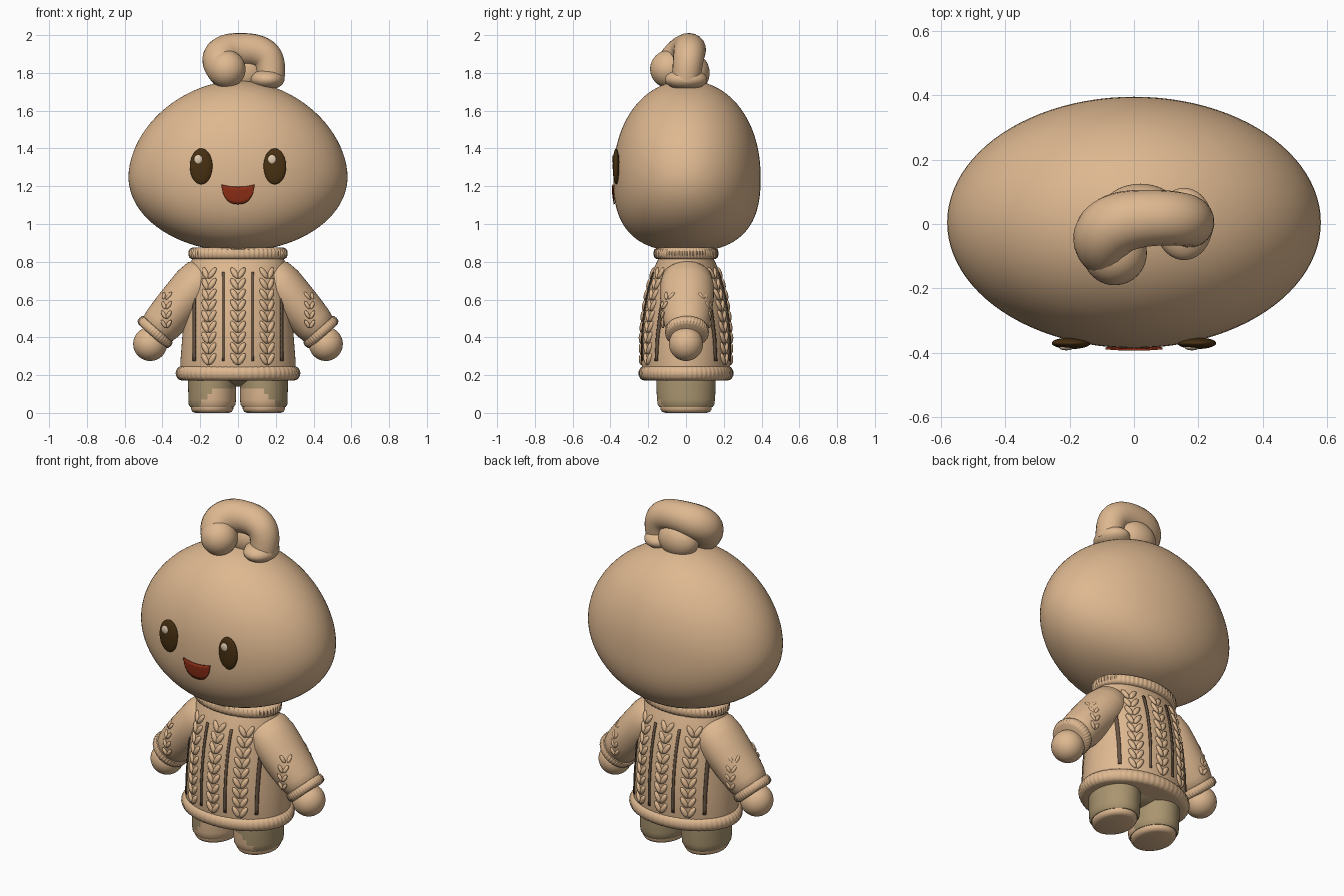
import bpy, bmesh, math
from mathutils import Matrix, Vector

cube = bpy.data.objects.get("Cube")
if cube:
    bpy.data.objects.remove(cube, do_unlink=True)


def material(name, r, g, b):
    m = bpy.data.materials.new(name)
    m.use_nodes = True
    m.diffuse_color = (r, g, b, 1)
    m.node_tree.nodes["Principled BSDF"].inputs["Base Color"].default_value = (r, g, b, 1)
    return m


TAN = material("warm tan", .73, .48, .28)
OLIVE = material("olive brown", .40, .30, .16)
BROWN = material("dark brown", .065, .03, .006)
RED = material("mouth red", .27, .028, .008)
CREAM = material("eye glint", .75, .60, .44)
GROOVE = material("knit groove", .14, .09, .055)


def finish(name, bm, *mats, angle=50):
    bmesh.ops.recalc_face_normals(bm, faces=bm.faces)
    me = bpy.data.meshes.new(name)
    bm.to_mesh(me)
    bm.free()
    for m in mats:
        me.materials.append(m)
    me.shade_smooth()
    me.set_sharp_from_angle(angle=math.radians(angle))
    ob = bpy.data.objects.new(name, me)
    bpy.context.collection.objects.link(ob)
    return ob


def lathe(name, rings, mat, n=64, ribs=0, depth=0.0, xf=None, angle=50, mats=()):
    """Elliptical rings (z, rx, ry) lofted and capped, optionally ribbed."""
    bm = bmesh.new()
    loops = []
    for z, rx, ry in rings:
        loop = []
        for i in range(n):
            a = math.tau * i / n
            k = 1 + depth * math.cos(ribs * a)
            loop.append(bm.verts.new((rx * k * math.cos(a), ry * k * math.sin(a), z)))
        loops.append(loop)
    for a, b in zip(loops, loops[1:]):
        for i in range(n):
            j = (i + 1) % n
            bm.faces.new((a[i], a[j], b[j], b[i]))
    bm.faces.new(loops[0])
    bm.faces.new(loops[-1])
    if xf:
        bm.transform(xf)
    return finish(name, bm, mat, *mats, angle=angle)


def ball(name, loc, size, mat):
    bm = bmesh.new()
    bmesh.ops.create_uvsphere(bm, u_segments=40, v_segments=24, radius=1,
                              matrix=Matrix.Translation(loc) @ Matrix.Diagonal((*size, 1)))
    return finish(name, bm, mat)


# Head: egg form, fuller in depth than in width
HEAD_Z, HEAD_Y = 1.25, .005


def head_radii(z):
    up = z > HEAD_Z
    d = min(abs(z - HEAD_Z) / (.51 if up else .395), 1)
    px, py = (1.85, 2.1) if up else (2.0, 2.6)
    return .58 * (1 - d ** px) ** (1 / px), .39 * (1 - d ** py) ** (1 / py)


def head_front(x, z):
    rx, ry = head_radii(z)
    return HEAD_Y - ry * math.sqrt(max(0, 1 - (x / rx) ** 2))


rings = []
for i in range(1, 48):
    c = -math.cos(math.pi * i / 48)
    z = HEAD_Z + c * (.51 if c > 0 else .395)
    rings.append((z, *head_radii(z)))
lathe("head", rings, TAN, 96, xf=Matrix.Translation((0, HEAD_Y, 0)))

# Curled topknot: tapered tube with rounded lumps
curve = bpy.data.curves.new("topknot_path", "CURVE")
curve.dimensions = "3D"
curve.bevel_depth, curve.bevel_resolution, curve.use_fill_caps = 1, 8, True
path = [(-.06, -.09, 1.80, .09), (-.11, -.06, 1.86, .095), (-.08, .0, 1.91, .10),
        (.02, .02, 1.925, .088), (.13, .02, 1.92, .085), (.18, .01, 1.86, .08), (.17, 0, 1.76, .075)]
sp = curve.splines.new("NURBS")
sp.points.add(len(path) - 1)
for p, (x, y, z, r) in zip(sp.points, path):
    p.co, p.radius = (x, y, z, 1), r
sp.order_u, sp.use_endpoint_u, sp.resolution_u = 4, True, 8
tmp = bpy.data.objects.new("topknot_path", curve)
bpy.context.collection.objects.link(tmp)
bpy.context.view_layer.update()
mesh = bpy.data.meshes.new_from_object(tmp.evaluated_get(bpy.context.evaluated_depsgraph_get()))
bpy.data.objects.remove(tmp, do_unlink=True)
bm = bmesh.new()
bm.from_mesh(mesh)
for f in bm.faces:
    f.material_index = 0
bpy.data.meshes.remove(mesh)
finish("topknot_curl", bm, TAN)
ball("topknot_tip", (-.06, -.09, 1.82), (.1, .1, .1), TAN)
ball("topknot_back", (.02, .04, 1.80), (.12, .085, .1), TAN)
ball("topknot_root", (.155, .0, 1.765), (.09, .112, .055), TAN)

# Eyes with glints
for side, s in (("left", 1), ("right", -1)):
    ball(side + "_eye", (s * .195, -.37, 1.305), (.06, .018, .095), BROWN)
    ball(side + "_eye_glint", (s * .195 - .015, -.384, 1.342), (.022, .008, .024), CREAM)

# Mouth: curved plate following the face
bm = bmesh.new()
cols = []
for i in range(21):
    u = -1 + i / 10
    top = 1.197 + .012 * u * u
    low = 1.205 - .10 * (1 - abs(u) ** 2.6) ** .6
    zs = [top + (min(low, top - .002) - top) * j / 5 for j in range(6)]
    cols.append([bm.verts.new((.088 * u, head_front(.088 * u, z) - .006, z)) for z in zs])
for a, b in zip(cols, cols[1:]):
    for j in range(5):
        bm.faces.new((a[j], a[j + 1], b[j + 1], b[j]))
mouth = finish("mouth", bm, RED)
mod = mouth.modifiers.new("thickness", "SOLIDIFY")
mod.thickness, mod.offset = .006, 0

# Sweater body
BODY = [(.19, .30, .225), (.27, .305, .237), (.40, .295, .238), (.52, .285, .228),
        (.62, .275, .212), (.70, .265, .192), (.77, .255, .168), (.83, .24, .14)]


def body_radii(z):
    for a, b in zip(BODY, BODY[1:]):
        if z <= b[0]:
            t = (z - a[0]) / (b[0] - a[0])
            return [a[k] + (b[k] - a[k]) * t for k in (1, 2)]
    return BODY[-1][1:]


def body_depth(x, z):
    rx, ry = body_radii(z)
    return ry * math.sqrt(max(.02, 1 - (x / rx) ** 2))


lathe("sweater_body", BODY, TAN, 96)
roll = [(.21 + .038 * math.sin(t), .295 + .033 * math.cos(t), .22 + .03 * math.cos(t))
        for t in [math.radians(-90 + 18 * i) for i in range(11)]]
lathe("sweater_hem", roll, TAN, 240, 60, .006)
lathe("sweater_collar", [(.815, .245, .155), (.825, .257, .168), (.845, .26, .17),
                         (.865, .257, .167), (.875, .24, .15)], TAN, 240, 60, .012)


# Knitted braids: stacked pairs of slanted leaf stitches
def braid(bm, x, z0, z1, count, depth, face, size):
    for i in range(count):
        z = z0 + (z1 - z0) * i / (count - 1)
        for s in (-1, 1):
            px = x + s * size * .5
            e = .01
            slope = (depth(px + e, z) - depth(px - e, z)) / (2 * e)
            rise = (depth(px, z + e) - depth(px, z - e)) / (2 * e)
            across = Vector((1, face * slope, 0)).normalized()
            up = Vector((0, face * rise, 1)).normalized()
            out = across.cross(up).normalized()
            up = out.cross(across)
            frame = Matrix((across, up, out)).transposed().to_4x4()
            xf = (Matrix.Translation((px, face * depth(px, z), z)) @ frame
                  @ Matrix.Rotation(-s * .55, 4, "Z")
                  @ Matrix.Diagonal((size * .42, size * .98, size * .35, 1)))
            bmesh.ops.create_icosphere(bm, subdivisions=2, radius=1, matrix=xf)


for where, face in (("front", -1), ("back", 1)):
    bm = bmesh.new()
    for x in (-.155, 0, .155):
        braid(bm, x, .285, .74, 9, body_depth, face, .037)
    finish(where + "_braids", bm, TAN)
    # Narrow grooves between the braids
    bm = bmesh.new()
    for x in (-.232, -.078, .078, .232):
        zs = [.275 + .47 * i / 16 for i in range(17)]
        rows = [[bm.verts.new((x + dx, face * (body_depth(x + dx, z) + .004), z))
                 for dx in (-.007, .007)] for z in zs]
        for a, b in zip(rows, rows[1:]):
            bm.faces.new((a[0], a[1], b[1], b[0]))
    strip = finish(where + "_grooves", bm, GROOVE)
    mod = strip.modifiers.new("thickness", "SOLIDIFY")
    mod.thickness, mod.offset = .006, 0

# Arms, cuffs and hands
SLEEVE = [(-.09, .04, .05), (-.07, .085, .095), (-.03, .113, .13), (.04, .123, .143), (.12, .12, .142),
          (.22, .115, .132), (.30, .108, .12), (.35, .098, .105), (.365, .08, .09)]


def sleeve_depth(x, z):
    p = ((abs(x) - .2) * .75 + (z - .7) * .66) / .113
    t = (abs(x) - .2) * .66 - (z - .7) * .75
    return (.152 - .09 * t) * math.sqrt(max(.05, 1 - p * p))


for side, s in (("left", 1), ("right", -1)):
    xf = Matrix.Translation((s * .2, .005, .7)) @ Matrix.Rotation(math.atan2(.66 * s, -.75), 4, "Y")
    lathe(side + "_sleeve", SLEEVE, TAN, 48, xf=xf)
    lathe(side + "_cuff", [(.335, .09, .095), (.343, .106, .112), (.36, .11, .115),
                           (.38, .107, .112), (.39, .09, .095)], TAN, 160, 40, .014, xf)
    ball(side + "_hand", (s * .465, 0, .365), (.09, .09, .09), TAN)
    bm = bmesh.new()
    for face in (-1, 1):
        braid(bm, s * .38, .47, .62, 4, sleeve_depth, face, .026)
    finish(side + "_sleeve_braids", bm, TAN)

# Trousers and feet
ball("trouser_seat", (0, 0, .225), (.25, .15, .085), OLIVE)
for side, s in (("left", 1), ("right", -1)):
    leg = lathe(side + "_leg", [(.03, .115, .14), (.045, .124, .150), (.07, .126, .153), (.10, .126, .155),
                                (.13, .127, .156), (.16, .127, .157), (.26, .127, .157)],
                OLIVE, 64, xf=Matrix.Translation((s * .137, 0, 0)), mats=(TAN,))
    # Bare patch on the lower inner front
    for f in leg.data.polygons:
        c = f.center
        inner = .2 - abs(c.x)
        if c.y < -.02 and inner > 0 and c.z < .05 + inner * 1.0 and c.z < .14:
            f.material_index = 1
    lathe(side + "_sole", [(0, .09, .11), (.006, .104, .127), (.02, .112, .136), (.034, .112, .136)],
          TAN, 64, xf=Matrix.Translation((s * .137, 0, 0)))
